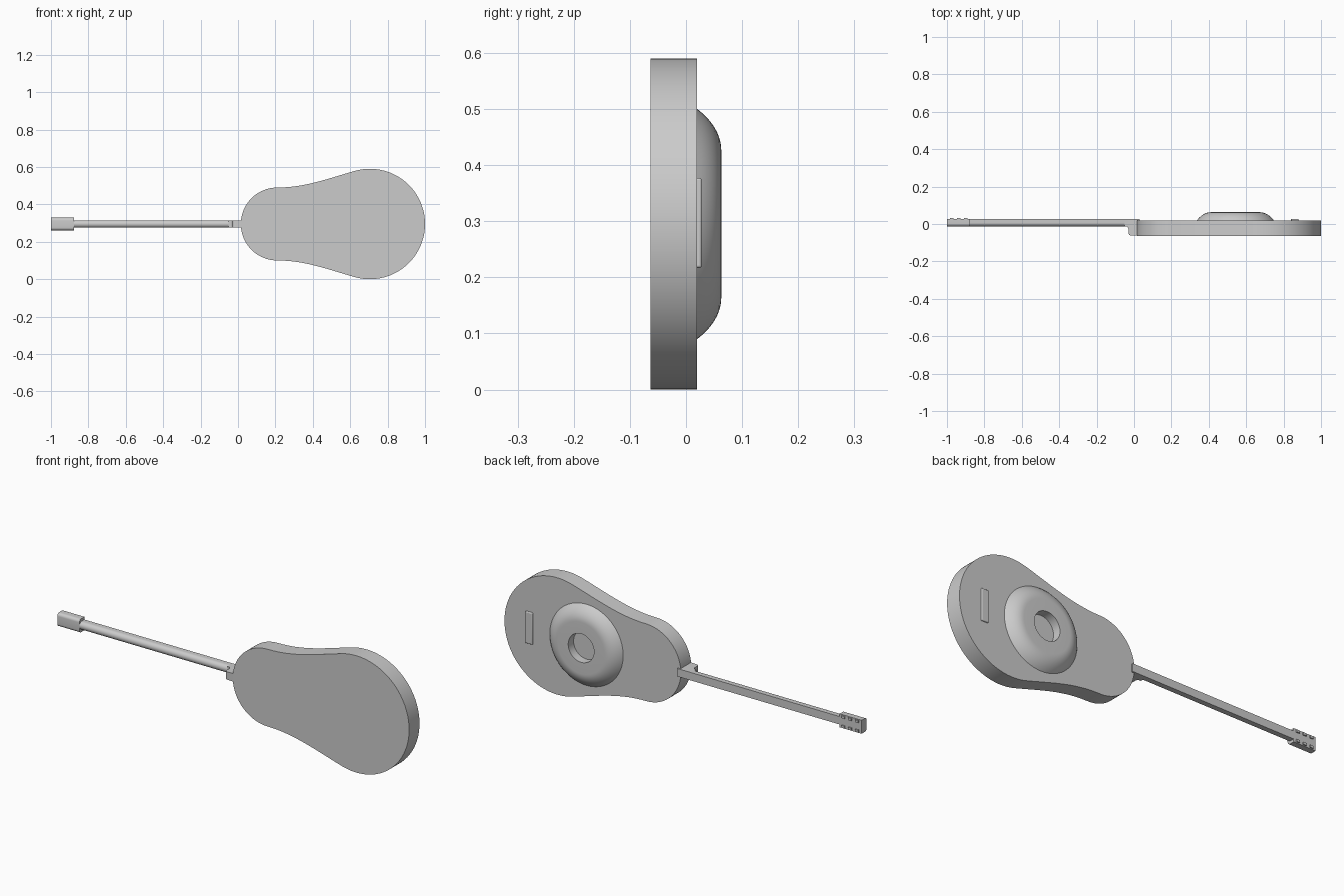
import bpy, bmesh
from math import sin, cos, pi, radians
from mathutils import Vector

if "Cube" in bpy.data.objects:
    bpy.data.objects.remove(bpy.data.objects["Cube"])

MID = 0.295      # height of the centre line
BACK = 0.02      # back face of the body
parts = []

grey = bpy.data.materials.new("plain grey")
grey.use_nodes = True
grey.diffuse_color = (0.6, 0.6, 0.6, 1)
grey.node_tree.nodes["Principled BSDF"].inputs["Base Color"].default_value = (0.6, 0.6, 0.6, 1)


def finish(name, bm):
    bmesh.ops.recalc_face_normals(bm, faces=bm.faces)
    mesh = bpy.data.meshes.new(name)
    bm.to_mesh(mesh)
    bm.free()
    mesh.materials.append(grey)
    obj = bpy.data.objects.new(name, mesh)
    bpy.context.collection.objects.link(obj)
    parts.append(obj)
    return obj


def extrude(name, outline, direction):
    """Closed solid from a flat outline pushed along a direction."""
    bm = bmesh.new()
    face = bm.faces.new([bm.verts.new(p) for p in outline])
    new = bmesh.ops.extrude_face_region(bm, geom=[face])["geom"]
    bmesh.ops.translate(bm, vec=direction,
                        verts=[g for g in new if isinstance(g, bmesh.types.BMVert)])
    return finish(name, bm)


def box(name, low, high, bevel=0):
    (x0, y0, z0), (x1, y1, z1) = low, high
    obj = extrude(name, [(x0, y0, z0), (x1, y0, z0), (x1, y0, z1), (x0, y0, z1)],
                  (0, y1 - y0, 0))
    if bevel:
        mod = obj.modifiers.new("soft edges", "BEVEL")
        mod.width, mod.segments = bevel, 3
    return obj


def arc(cx, cy, r, start, end, n):
    """Points on an arc, angles in degrees."""
    angles = [radians(start + (end - start) * i / n) for i in range(n + 1)]
    return [(cx + r * cos(a), cy + r * sin(a)) for a in angles]


def bezier(a, b, c, d, n):
    a, b, c, d = map(Vector, (a, b, c, d))
    return [tuple(a * (1 - t) ** 3 + 3 * b * t * (1 - t) ** 2
                  + 3 * c * t * t * (1 - t) + d * t ** 3)
            for t in [i / n for i in range(1, n)]]


# Body: a large and a small round end joined by a hollow neck
upper = arc(0.705, 0, 0.295, 0, 105, 32)
upper += bezier(upper[-1], (0.48, 0.243), (0.36, 0.195), (0.21, 0.195), 16)
upper += arc(0.21, 0, 0.195, 90, 180, 28)
outline = upper + [(x, -z) for x, z in reversed(upper[1:-1])]
extrude("body", [(x, -0.063, MID + z) for x, z in outline], (0, BACK + 0.063, 0))

# Domed ring on the back with a central hole
profile = [(0.205, BACK)]
profile += bezier((0.205, BACK), (0.185, 0.046), (0.16, 0.063), (0.13, 0.063), 10)
profile += [(0.13, 0.063), (0.072, 0.063), (0.072, BACK)]
bm = bmesh.new()
STEPS = 72
rings = []
for i in range(STEPS):
    a = 2 * pi * i / STEPS
    rings.append([bm.verts.new((0.542 + r * cos(a), y, MID + r * sin(a))) for r, y in profile])
for i, ring in enumerate(rings):
    after = rings[(i + 1) % STEPS]
    for j in range(len(profile) - 1):
        bm.faces.new((ring[j], ring[j + 1], after[j + 1], after[j]))
finish("domed_ring", bm)

# Slim raised bar near the wide end
box("raised_bar", (0.84, BACK - 0.01, 0.217), (0.88, 0.028, 0.377), 0.004)

# Arm: flat at the back, half round at the front
section = [(0.02, 0.027)] + arc(0, 0.007, 0.02, 0, -180, 16) + [(-0.02, 0.027)]
extrude("arm", [(-0.89, y, MID + z) for z, y in section], (0.86, 0, 0))

# Bracket: steps from the arm down to the side of the body
side = [(0.03, 0.027), (-0.05, 0.027), (-0.05, -0.013)]
side += arc(-0.045, -0.028, 0.015, 90, 0, 6)
side += arc(-0.015, -0.047, 0.015, 180, 270, 6) + [(0.03, -0.062)]
extrude("bracket", [(x, y, MID - 0.02) for x, y in side], (0, 0, 0.04))

# Tip block with rounded front edges
half = arc(0.019, 0.002, 0.015, -90, 0, 6) + [(0.034, 0.027)]
section = half + [(-z, y) for z, y in reversed(half)]
extrude("tip", [(-1, y, MID + z) for z, y in section], (0.123, 0, 0))

# Small teeth in two rows on the back of the tip
for row in (-1, 1):
    for col in range(3):
        x, z = -0.975 + 0.038 * col, MID + row * 0.024
        box("tooth", (x - 0.009, 0.02, z - 0.006), (x + 0.009, 0.033, z + 0.006))

# Smooth curved surfaces, keep real edges sharp
bpy.ops.object.select_all(action="DESELECT")
for obj in parts:
    obj.select_set(True)
bpy.context.view_layer.objects.active = parts[0]
bpy.ops.object.shade_smooth_by_angle(angle=radians(32))
